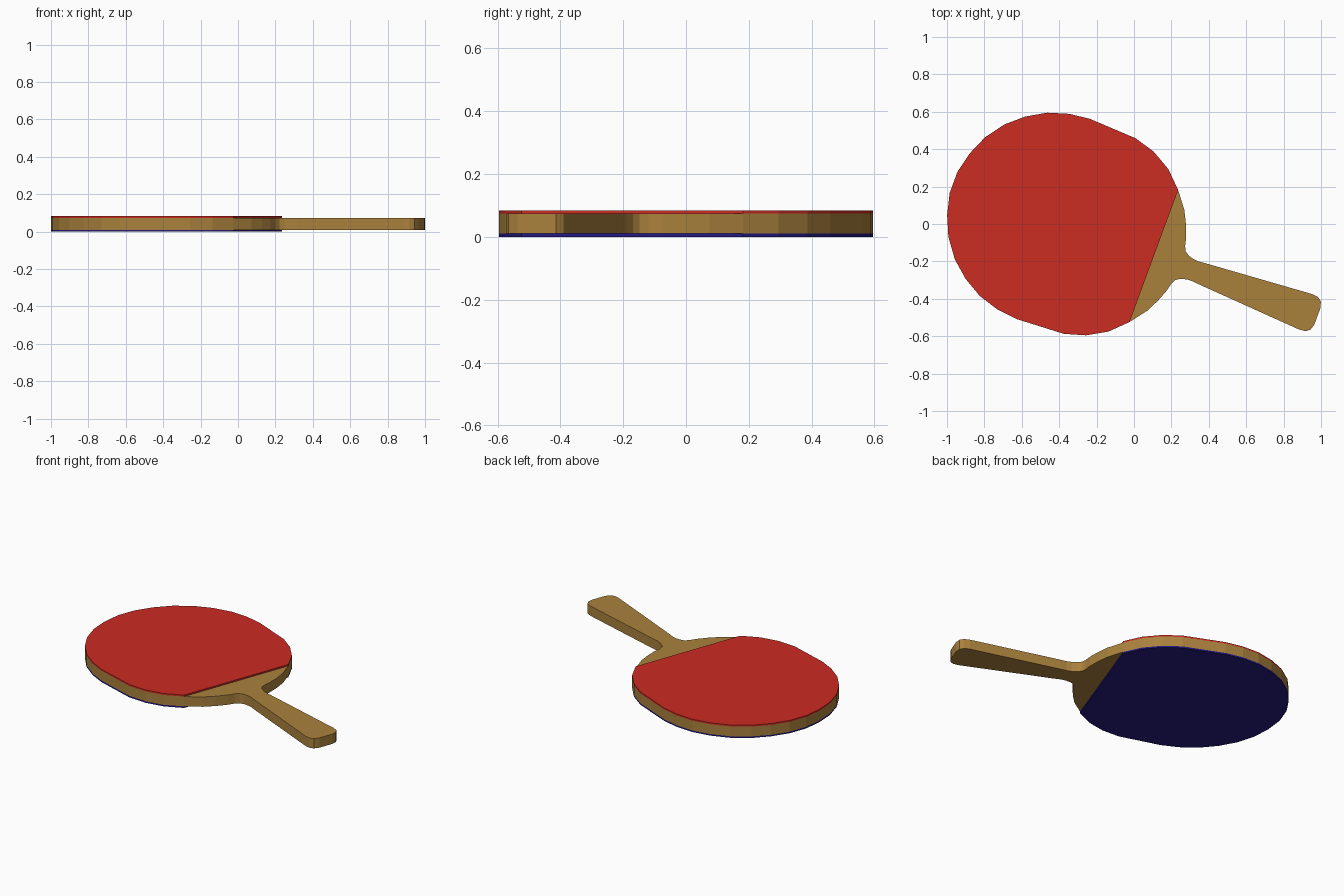
import bpy, bmesh, math
from mathutils import Matrix, Vector

if "Cube" in bpy.data.objects:
    bpy.data.objects.remove(bpy.data.objects["Cube"])

# Half outlines along the paddle axis (u = along, v = half width), mirrored below
HEAD = [(0, .376), (-.088, .463), (-.193, .523), (-.308, .557), (-.575, .570),
        (-.687, .557), (-.800, .522), (-.903, .462), (-.993, .384),
        (-1.066, .284), (-1.113, .176), (-1.141, .060)]
HANDLE = [(.932, 0), (.932, .047), (.922, .080), (.900, .097), (.865, .101),
          (.275, .059), (.240, .055), (.208, .057), (.175, .066), (.152, .081),
          (.139, .106), (.128, .152), (.103, .217), (.068, .287)]
TILT = math.radians(-20.2)
ORIGIN = Vector((.107, -.168, 0))


def mirrored(half):
    """Close a half outline by mirroring it over the paddle axis."""
    return half + [(u, -v) for u, v in reversed(half) if v > 0]


def place(u, v):
    return Matrix.Rotation(TILT, 3, 'Z') @ Vector((u, v, 0)) + ORIGIN


# Centre the full outline exactly on x = 0, y = 0
full = [place(u, v) for u, v in mirrored(HANDLE + HEAD)]
CENTRE = Vector([(min(p[i] for p in full) + max(p[i] for p in full)) / 2
                 for i in range(2)] + [0])


def slab(name, half, z0, z1, color):
    """Extrude a mirrored outline between two heights."""
    bm = bmesh.new()
    verts = [bm.verts.new(place(u, v) - CENTRE + Vector((0, 0, z0)))
             for u, v in mirrored(half)]
    face = bm.faces.new(verts)
    ext = bmesh.ops.extrude_face_region(bm, geom=[face], use_keep_orig=True)
    top = [g for g in ext["geom"] if isinstance(g, bmesh.types.BMVert)]
    bmesh.ops.translate(bm, verts=top, vec=(0, 0, z1 - z0))
    bmesh.ops.recalc_face_normals(bm, faces=bm.faces[:])
    mesh = bpy.data.meshes.new(name)
    bm.to_mesh(mesh)
    bm.free()
    mat = bpy.data.materials.new(name + "_color")
    mat.diffuse_color = color
    mat.use_nodes = True
    mat.node_tree.nodes["Principled BSDF"].inputs["Base Color"].default_value = mat.diffuse_color
    mesh.materials.append(mat)
    obj = bpy.data.objects.new(name, mesh)
    bpy.context.collection.objects.link(obj)
    return obj


# Wooden blade with handle, and a rubber sheet on each side
slab("wooden_blade", HANDLE + HEAD, .010, .074, (.40, .22, .046, 1))
slab("red_rubber", HEAD, .074, .084, (.60, .025, .016, 1))
slab("blue_rubber", HEAD, 0, .010, (.018, .010, .22, 1))
